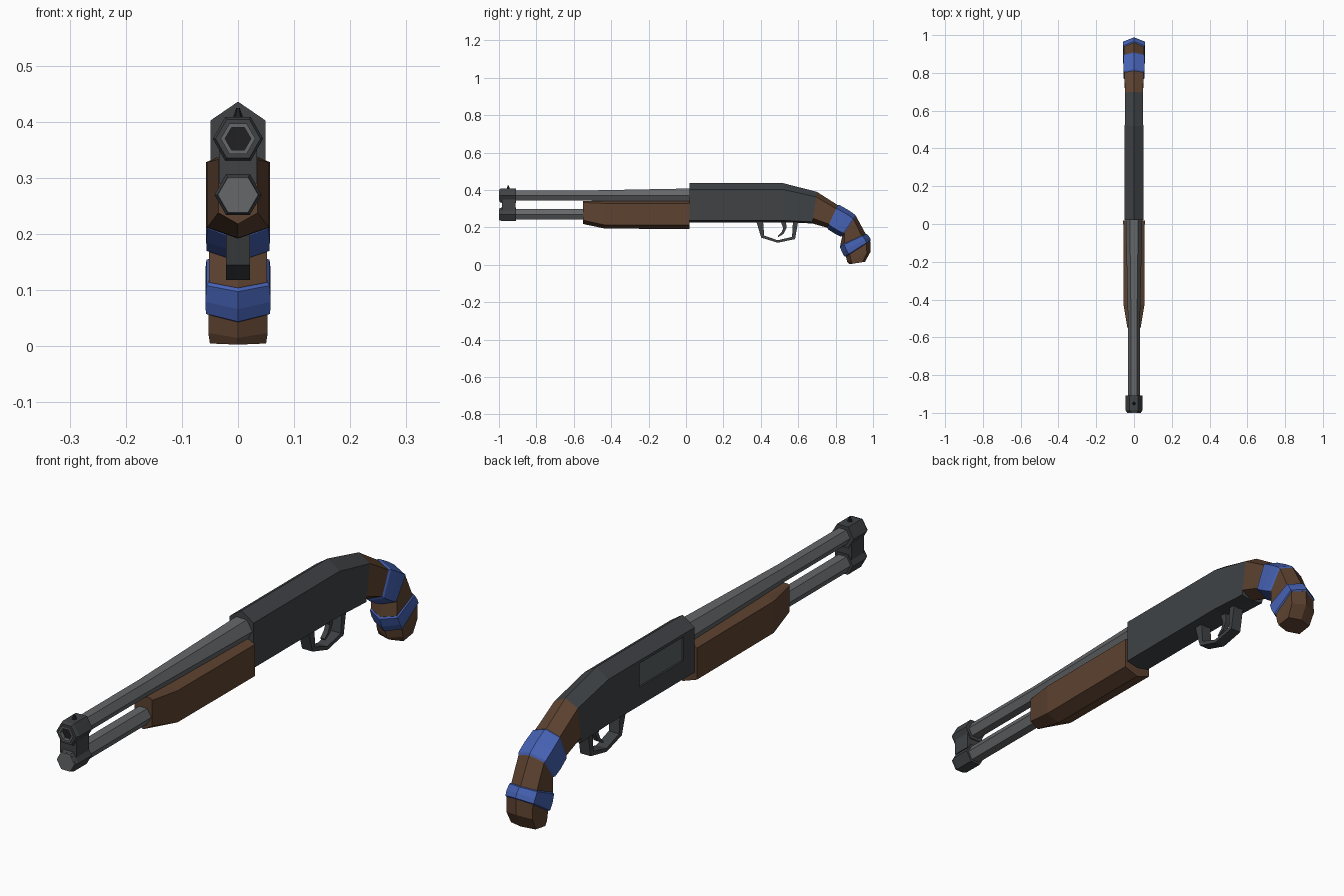
import bpy, bmesh, math
from mathutils import Vector

if "Cube" in bpy.data.objects:
    bpy.data.objects.remove(bpy.data.objects["Cube"])


def material(name, rgb):
    m = bpy.data.materials.new(name)
    m.diffuse_color = (*rgb, 1)
    m.use_nodes = True
    m.node_tree.nodes["Principled BSDF"].inputs["Base Color"].default_value = m.diffuse_color
    return m


STEEL = material("steel", (0.13, 0.135, 0.14))
DARK = material("dark_metal", (0.05, 0.055, 0.06))
BLACK = material("black", (0.015, 0.015, 0.018))
WOOD = material("wood", (0.11, 0.055, 0.03))
BLUE = material("blue_tape", (0.06, 0.12, 0.45))
PORT = material("bolt_steel", (0.10, 0.12, 0.125))


def loft(name, rings, mat, closed=False):
    """Skin a list of equal-length point rings; cap the ends unless closed."""
    bm = bmesh.new()
    loops = [[bm.verts.new(p) for p in r] for r in rings]
    pairs = list(zip(loops, loops[1:]))
    if closed:
        pairs.append((loops[-1], loops[0]))
    else:
        bm.faces.new(loops[0])
        bm.faces.new(loops[-1])
    n = len(loops[0])
    for a, b in pairs:
        for i in range(n):
            j = (i + 1) % n
            bm.faces.new((a[i], a[j], b[j], b[i]))
    bmesh.ops.recalc_face_normals(bm, faces=bm.faces)
    me = bpy.data.meshes.new(name)
    bm.to_mesh(me)
    bm.free()
    me.materials.append(mat)
    ob = bpy.data.objects.new(name, me)
    bpy.context.collection.objects.link(ob)
    return ob


def hexring(y, z, r):
    return [(r * math.cos(k * math.pi / 3), y, z + r * math.sin(k * math.pi / 3)) for k in range(6)]


def tube(name, z, profile, mat, closed=False):
    return loft(name, [hexring(y, z, r) for y, r in profile], mat, closed)


def box(name, x0, x1, y0, y1, z0, z1, mat):
    return loft(name, [[(x0, y, z0), (x1, y, z0), (x1, y, z1), (x0, y, z1)] for y in (y0, y1)], mat)


def body_ring(s, low=0.16, grow=1.0):
    """Six-sided section between a top ridge and a bottom ridge."""
    ty, tz, by, bz, w = s
    t, b = Vector((0, ty, tz)), Vector((0, by, bz))
    c = (t + b) / 2
    t, b, w = c + (t - c) * grow, c + (b - c) * grow, w * grow
    u, v, x = t.lerp(b, 0.16), b.lerp(t, low), Vector((w, 0, 0))
    return [t, u + x, v + x, b, v - x, u - x]


# Barrel with open bore, and magazine tube below
tube("barrel", 0.37, [(0.03, 0.044), (-0.55, 0.031), (-1.0, 0.031), (-1.0, 0.023),
                      (-0.94, 0.023), (0.03, 0.020)], STEEL, closed=True)
tube("bore", 0.37, [(-0.985, 0.0235), (-0.94, 0.0235)], BLACK)
tube("magazine_tube", 0.27, [(0.0, 0.033), (-0.985, 0.033), (-0.985, 0.038), (-1.0, 0.036)], STEEL)

# Muzzle clamp joining both tubes
for name, z, r in (("upper_clamp", 0.37, 0.045), ("lower_clamp", 0.27, 0.042)):
    tube(name, z, [(-0.908, r), (-0.985, r), (-0.996, r - 0.005), (-0.996, 0.031), (-0.908, 0.031)],
         DARK, closed=True)
box("clamp_web", -0.034, 0.034, -0.985, -0.912, 0.29, 0.35, DARK)
tube_z = 0.408
loft("front_sight", [[(r * math.cos(k * math.pi / 3), -0.95 + r * math.sin(k * math.pi / 3), z)
                      for k in range(6)] for z, r in ((tube_z, 0.009), (0.425, 0.003))], BLACK)

# Sliding fore-end
rings = []
for y, w, zt, zs, zb in ((-0.55, 0.035, 0.333, 0.238, 0.218), (-0.43, 0.055, 0.328, 0.212, 0.193),
                         (0.018, 0.057, 0.328, 0.212, 0.192)):
    rings.append([(-0.03, y, 0.34), (-w, y, zt), (-w, y, zs), (0, y, zb),
                  (w, y, zs), (w, y, zt), (0.03, y, 0.34)])
loft("fore_end", rings, WOOD)

# Receiver with an ejection port cut into the left side
stations = [(0.02, 0.436, 0.02, 0.227, 0.049), (0.52, 0.436, 0.52, 0.227, 0.049),
            (0.70, 0.39, 0.675, 0.221, 0.048)]
receiver = loft("receiver", [body_ring(s, 0.05) for s in stations], DARK)
cutter = box("port_cutter", -0.08, -0.040, 0.085, 0.34, 0.305, 0.392, DARK)
cutter.hide_render = True
mod = receiver.modifiers.new("port", "BOOLEAN")
mod.operation, mod.object, mod.solver = "DIFFERENCE", cutter, "EXACT"
bpy.context.view_layer.objects.active = receiver
bpy.ops.object.modifier_apply(modifier="port")
bpy.data.objects.remove(cutter)
box("bolt", -0.043, -0.02, 0.083, 0.342, 0.303, 0.394, PORT)

# Curved pistol grip
grip = [(0.70, 0.39, 0.675, 0.221, 0.048), (0.81, 0.32, 0.755, 0.198, 0.050),
        (0.91, 0.258, 0.835, 0.152, 0.052), (0.96, 0.166, 0.825, 0.105, 0.052),
        (0.985, 0.126, 0.855, 0.042, 0.053), (0.987, 0.07, 0.862, 0.015, 0.053),
        (0.957, 0.016, 0.875, 0.003, 0.050)]
loft("grip", [body_ring(s) for s in grip], WOOD)


# Tape wraps around the grip
def between(a, b, t):
    return [p + (q - p) * t for p, q in zip(a, b)]


for name, i in (("upper_wrap", 1), ("lower_wrap", 3)):
    loft(name, [body_ring(between(grip[i], grip[i + 1], t), grow=g)
                for t, g in ((0, 0.98), (0.08, 1.08), (0.55, 1.11), (0.92, 1.08), (1, 0.98))], BLUE)


# Trigger guard and trigger: flat strips swept in the side plane
def strip(name, outer, inner, w, mat):
    loft(name, [[(-w, *o), (w, *o), (w, *i), (-w, *i)] for o, i in zip(outer, inner)], mat)


strip("trigger_guard",
      [(0.375, 0.235), (0.402, 0.145), (0.49, 0.118), (0.583, 0.137), (0.60, 0.235)],
      [(0.412, 0.235), (0.418, 0.156), (0.49, 0.131), (0.567, 0.149), (0.572, 0.235)], 0.021, DARK)
strip("trigger",
      [(0.535, 0.235), (0.537, 0.195), (0.522, 0.165), (0.493, 0.148)],
      [(0.505, 0.235), (0.520, 0.195), (0.510, 0.172), (0.490, 0.154)], 0.009, DARK)
